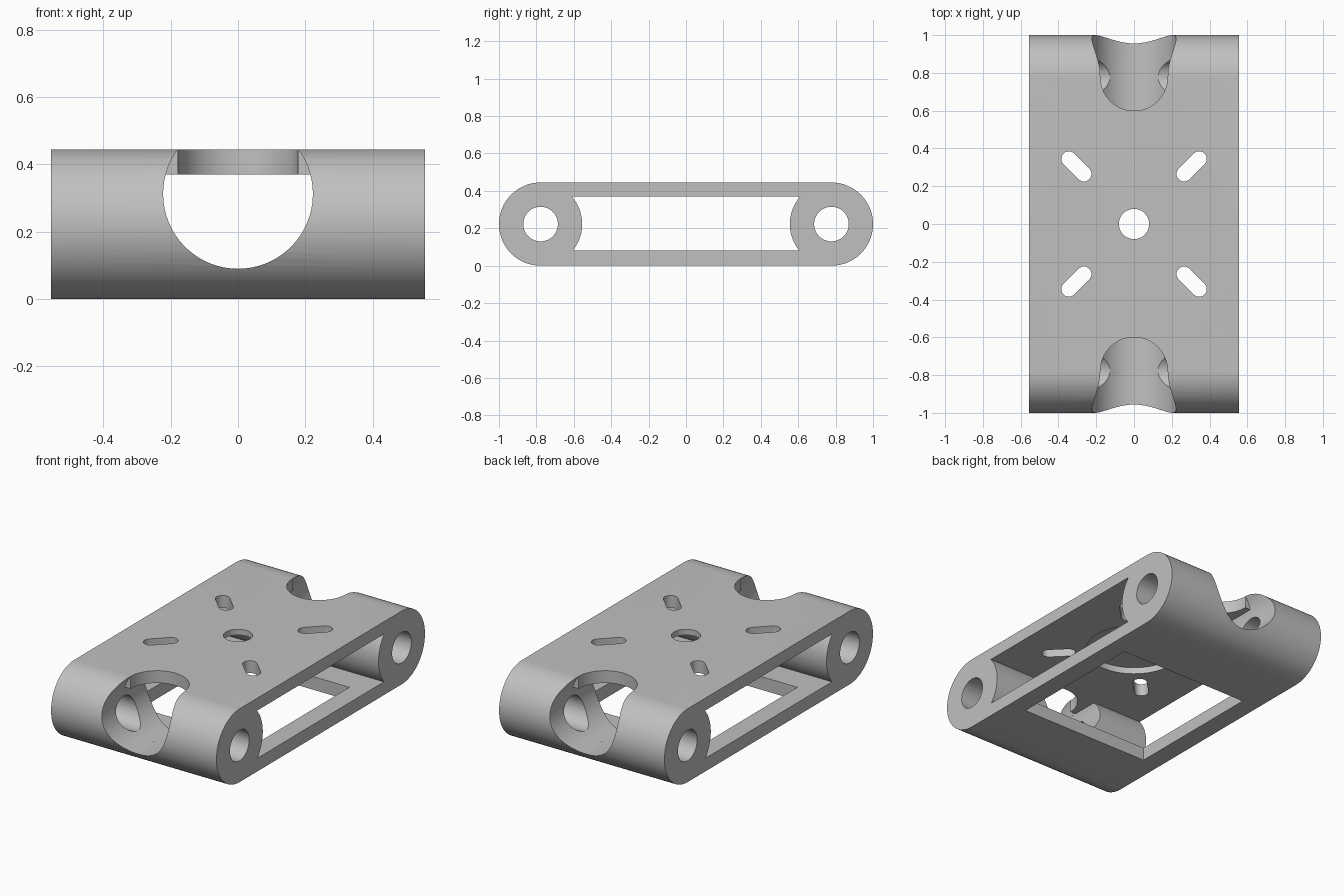
import bpy, bmesh, math
from mathutils import Vector

HALF_X, R, END_Y = 0.555, 0.2225, 0.7775
FLOOR, CEIL, TOP = 0.08, 0.37, 0.445

cube = bpy.data.objects.get("Cube")
if cube:
    bpy.data.objects.remove(cube, do_unlink=True)

grey = bpy.data.materials.new("plain_grey")
grey.use_nodes = True
colour = (0.53, 0.53, 0.53, 1)
grey.diffuse_color = colour
grey.node_tree.nodes["Principled BSDF"].inputs["Base Color"].default_value = colour


def arc(cu, cv, r, start, end, steps=32):
    """Points along an arc, angles in radians."""
    return [(cu + r * math.cos(start + (end - start) * i / steps),
             cv + r * math.sin(start + (end - start) * i / steps))
            for i in range(steps + 1)]


def circle(cu, cv, r, steps=64):
    return arc(cu, cv, r, 0, math.tau, steps)[:-1]


def rect(u, v0, v1):
    return [(-u, v0), (u, v0), (u, v1), (-u, v1)]


def prism(name, axis, profile, low, high):
    """Extrude a closed profile along x, y or z."""
    place = {"x": lambda u, v, d: (d, u, v),
             "y": lambda u, v, d: (u, d, v),
             "z": lambda u, v, d: (u, v, d)}[axis]
    bm = bmesh.new()
    face = bm.faces.new([bm.verts.new(place(u, v, low)) for u, v in profile])
    out = bmesh.ops.extrude_face_region(bm, geom=[face])
    moved = [g for g in out["geom"] if isinstance(g, bmesh.types.BMVert)]
    bmesh.ops.translate(bm, verts=moved, vec=Vector(place(0, 0, high - low)))
    bmesh.ops.recalc_face_normals(bm, faces=bm.faces)
    mesh = bpy.data.meshes.new(name)
    bm.to_mesh(mesh)
    bm.free()
    mesh.materials.append(grey)
    obj = bpy.data.objects.new(name, mesh)
    bpy.context.collection.objects.link(obj)
    return obj


# Body: a slab with fully rounded ends
q = math.pi / 2
body = prism("bracket_body", "x",
             arc(END_Y, R, R, -q, q) + arc(-END_Y, R, R, q, 3 * q), -HALF_X, HALF_X)

cutters = []


def cut(name, *args):
    obj = prism(name, *args)
    obj.hide_render = True
    cutters.append(obj)


# Side-to-side cavity, its ends curved round the two end barrels
a0 = math.asin((FLOOR - R) / R)
a1 = math.asin((CEIL - R) / R)
left_end = arc(-END_Y, R, R, a0, a1)
cut("cavity_cutter", "x", left_end + [(-y, z) for y, z in reversed(left_end)], -1, 1)

# Square window in the bottom plate
cut("window_cutter", "z", rect(0.44, -0.44, 0.44), -0.1, 0.2)

# Centre hole and the shallow round recess beneath it
cut("centre_hole_cutter", "z", circle(0, 0, 0.08), 0.3, 0.6)
cut("recess_cutter", "z", circle(0, 0, 0.275), 0.3, CEIL + 0.04)

# Four diagonal slots in the top plate
for sx in (-1, 1):
    for sy in (-1, 1):
        slot = (arc(0.345, 0.345, 0.04, -q / 2, 1.5 * q, 12)
                + arc(0.265, 0.265, 0.04, 1.5 * q, 3.5 * q, 12))
        cut("slot_cutter", "z", [(sx * x, sy * y) for x, y in slot], 0.3, 0.6)

# Notches and pin holes at both ends
notch_z = 0.3125
clip = math.asin((CEIL - notch_z) / R)
for s in (-1, 1):
    def span(a, b):
        return sorted((s * a, s * b))
    cut("outer_notch_cutter", "y", circle(0, notch_z, R), *span(END_Y, 1.2))
    cut("inner_notch_cutter", "y",
        arc(0, notch_z, R, math.pi - clip, math.tau + clip, 48), *span(0.5, 0.85))
    cut("top_notch_cutter", "z", circle(0, s * END_Y, 0.178), 0.3, 0.6)
    cut("pin_hole_cutter", "x", circle(s * END_Y, R, 0.0925), -1, 1)

# Apply the cuts and tidy away the cutters
bpy.ops.object.select_all(action="DESELECT")
bpy.context.view_layer.objects.active = body
body.select_set(True)
for cutter in cutters:
    mod = body.modifiers.new("cut", "BOOLEAN")
    mod.operation = "DIFFERENCE"
    mod.solver = "EXACT"
    mod.object = cutter
    bpy.ops.object.modifier_apply(modifier=mod.name)
for cutter in cutters:
    bpy.data.objects.remove(cutter, do_unlink=True)

bpy.ops.object.shade_smooth_by_angle(angle=math.radians(30))
